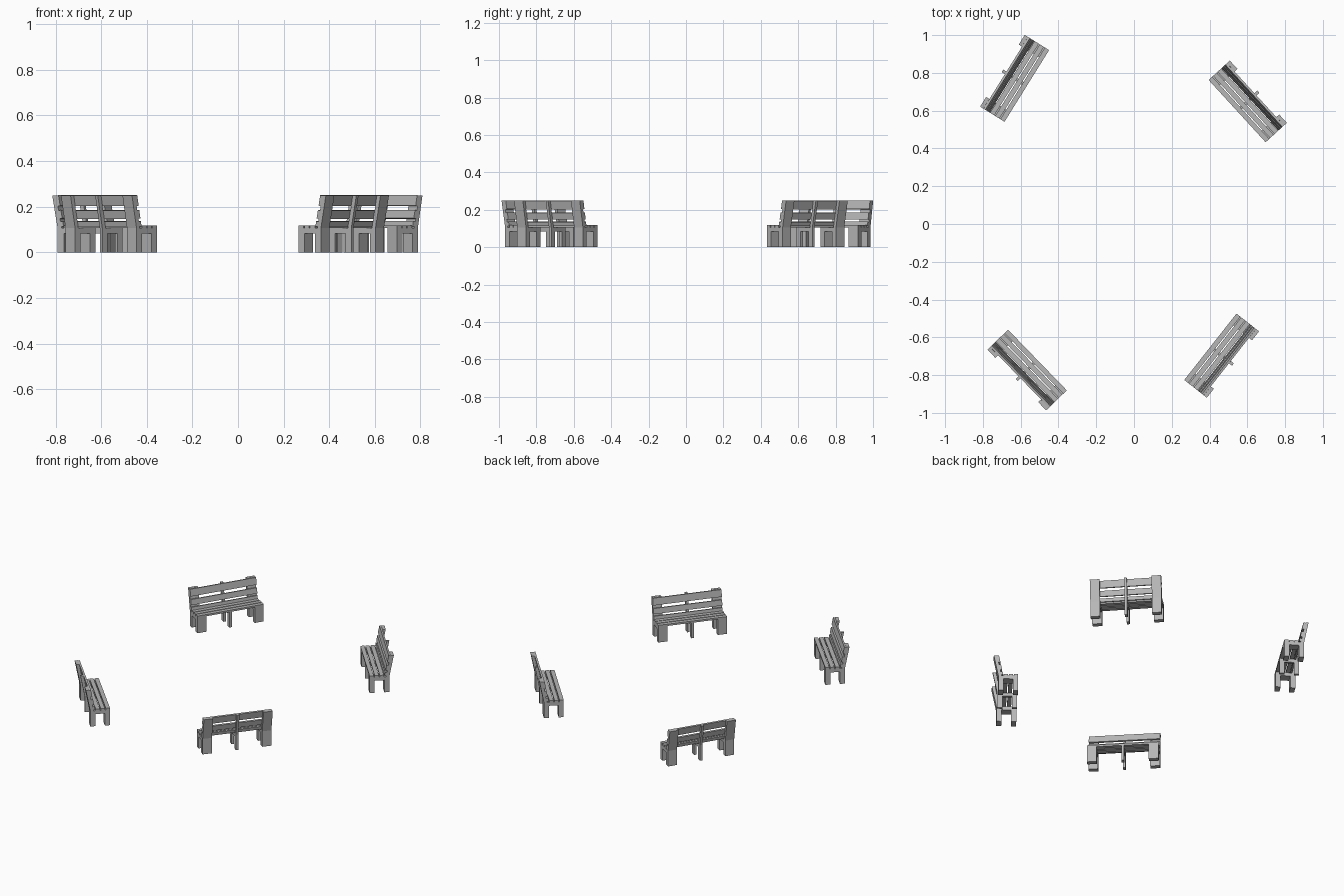
import bpy, bmesh
from math import radians
from mathutils import Matrix, Vector

cube = bpy.data.objects.get("Cube")
if cube:
    bpy.data.objects.remove(cube, do_unlink=True)

# One plain grey for everything
grey = bpy.data.materials.new("bench_grey")
grey.use_nodes = True
colour = (0.47, 0.47, 0.47, 1)
grey.diffuse_color = colour
grey.node_tree.nodes["Principled BSDF"].inputs["Base Color"].default_value = colour

LENGTH, END_W, MID_W = 0.447, 0.06, 0.016
FRONT, BACK, TOP = -0.076, 0.076, 0.25
SEAT, BEAM_TOP, BEAM_LOW = 0.118, 0.106, 0.083
LEG = 0.032
HEEL = 0.048          # back of the rear leg at the ground


def extrude(name, profile, x0, x1):
    """Mesh from a (y, z) outline pulled along x."""
    bm = bmesh.new()
    face = bm.faces.new([bm.verts.new((x0, y, z)) for y, z in profile])
    out = bmesh.ops.extrude_face_region(bm, geom=[face])
    verts = [v for v in out["geom"] if isinstance(v, bmesh.types.BMVert)]
    bmesh.ops.translate(bm, verts=verts, vec=(x1 - x0, 0, 0))
    bmesh.ops.recalc_face_normals(bm, faces=bm.faces)
    mesh = bpy.data.meshes.new(name)
    bm.to_mesh(mesh)
    bm.free()
    mesh.materials.append(grey)
    return mesh


parts = []

# Frames: two legs, seat beam and leaning upright in a single outline
frame = [(FRONT, 0), (FRONT + LEG, 0), (FRONT + LEG, BEAM_LOW),
         (HEEL - LEG, BEAM_LOW), (HEEL - LEG, 0), (HEEL, 0),
         (HEEL, BEAM_TOP), (BACK, TOP), (BACK - 0.02, TOP),
         (HEEL - 0.02, BEAM_TOP), (FRONT, BEAM_TOP)]
half = LENGTH / 2
for name, x0, x1 in (("right_frame", -half, END_W - half),
                     ("middle_frame", -MID_W / 2, MID_W / 2),
                     ("left_frame", half - END_W, half)):
    parts.append((name, extrude(name, frame, x0, x1)))

# Seat slats
for i in range(3):
    y = FRONT + i * 0.032
    slat = [(y, BEAM_TOP), (y + 0.026, BEAM_TOP), (y + 0.026, SEAT), (y, SEAT)]
    name = f"seat_slat_{i + 1}"
    parts.append((name, extrude(name, slat, -half, half)))

# Back slats lying on the front of the leaning uprights
foot = Vector((HEEL - 0.02, BEAM_TOP))
lean = Vector((BACK - HEEL, TOP - BEAM_TOP))
out = Vector((-lean.y, lean.x)).normalized() * 0.012
for i, (low, high) in enumerate(((0.112, 0.134), (0.147, 0.183), (0.202, 0.248))):
    a, b = (foot + lean * ((z - BEAM_TOP) / lean.y) for z in (low, high))
    name = f"back_slat_{i + 1}"
    parts.append((name, extrude(name, [a, b, b + out, a + out], -half, half)))

# Four benches facing the middle
places = {"back_right": (-0.632, 0.771, 58.1),
          "back_left": (0.602, 0.649, -47.5),
          "front_right": (-0.566, -0.773, 134.1),
          "front_left": (0.464, -0.697, 231.8)}
for place, (x, y, turn) in places.items():
    where = Matrix.Translation((x, y, 0)) @ Matrix.Rotation(radians(turn), 4, "Z")
    for name, mesh in parts:
        ob = bpy.data.objects.new(f"{place}_bench_{name}", mesh)
        ob.matrix_world = where
        bpy.context.collection.objects.link(ob)
